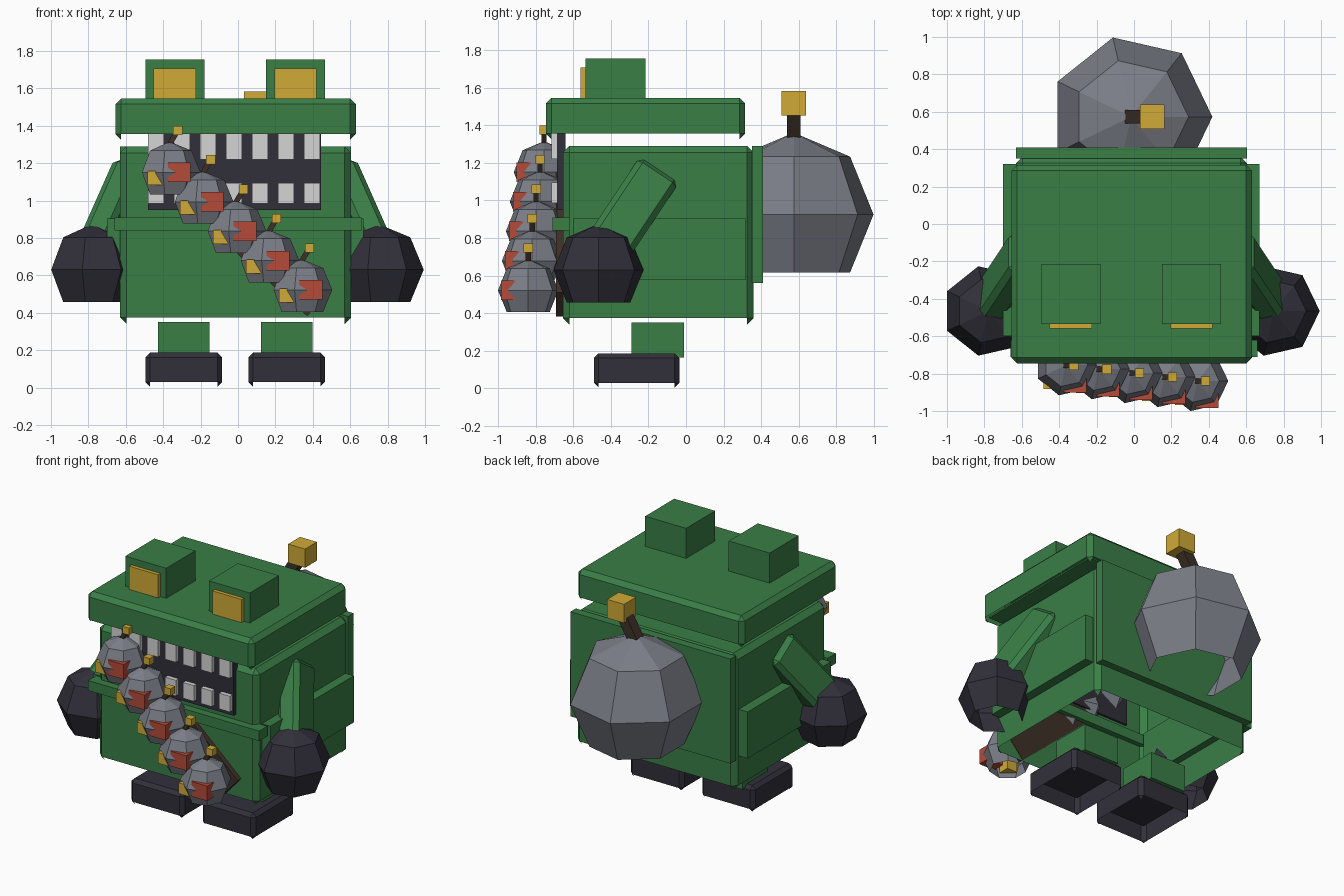
import bpy, bmesh, math
from mathutils import Vector, Matrix

if "Cube" in bpy.data.objects:
    bpy.data.objects.remove(bpy.data.objects["Cube"])


def material(name, r, g, b):
    m = bpy.data.materials.new(name)
    m.use_nodes = True
    m.diffuse_color = (r, g, b, 1)
    bsdf = next(n for n in m.node_tree.nodes if n.type == 'BSDF_PRINCIPLED')
    bsdf.inputs["Base Color"].default_value = (r, g, b, 1)
    return m


GREEN = material("green", 0.042, 0.21, 0.062)
GREY = material("steel grey", 0.2, 0.21, 0.245)
DARK = material("charcoal", 0.031, 0.029, 0.042)
YELLOW = material("yellow", 0.63, 0.4, 0.038)
RED = material("red", 0.456, 0.069, 0.04)
BROWN = material("brown", 0.048, 0.03, 0.021)
WHITE = material("off white", 0.66, 0.66, 0.66)


def finish(bm, name, mat, open_bottom=False):
    """Turn a bmesh into a flat shaded object, optionally hollow below."""
    bm.normal_update()
    if open_bottom:
        under = [f for f in bm.faces if f.normal.z < -0.65]
        bmesh.ops.delete(bm, geom=under, context='FACES')
    me = bpy.data.meshes.new(name)
    bm.to_mesh(me)
    bm.free()
    me.materials.append(mat)
    ob = bpy.data.objects.new(name, me)
    bpy.context.collection.objects.link(ob)
    return ob


def bevelled(size, bevel):
    bm = bmesh.new()
    bmesh.ops.create_cube(bm, size=1)
    bmesh.ops.scale(bm, vec=size, verts=bm.verts)
    if bevel:
        bmesh.ops.bevel(bm, geom=bm.edges[:], offset=bevel, segments=1,
                        affect='EDGES', profile=0.5)
    return bm


def box(name, mat, x, y, z, bevel=0, open_bottom=False):
    """Box between (min, max) pairs."""
    bm = bevelled([b - a for a, b in (x, y, z)], bevel)
    bmesh.ops.translate(bm, vec=[(a + b) / 2 for a, b in (x, y, z)], verts=bm.verts)
    return finish(bm, name, mat, open_bottom)


def beam(name, mat, start, end, width, depth, bevel=0):
    """Slanted bar; width runs along the axis turned sideways, depth towards x."""
    a, b = Vector(start), Vector(end)
    axis = (b - a).normalized()
    side = (Vector((1, 0, 0)) - axis * axis.x).normalized()
    across = axis.cross(side)
    bm = bevelled((depth, width, (b - a).length), bevel)
    rot = Matrix((side, across, axis)).transposed().to_4x4()
    bmesh.ops.transform(bm, matrix=Matrix.Translation((a + b) / 2) @ rot, verts=bm.verts)
    return finish(bm, name, mat)


def ball(name, mat, centre, radius):
    """Seven sided low-poly ball with its lowest cap left off."""
    bm = bmesh.new()
    bmesh.ops.create_uvsphere(bm, u_segments=7, v_segments=4, radius=radius)
    v = max(bm.verts, key=lambda p: p.co.xy.length)
    turn = Matrix.Rotation(-math.atan2(v.co.y, v.co.x), 4, 'Z')
    bmesh.ops.transform(bm, matrix=Matrix.Translation(centre) @ turn, verts=bm.verts)
    return finish(bm, name, mat, True)


def around(c, r):
    return (c - r, c + r)


def bomb(name, centre, r):
    """Ball with a leaning fuse and a square spark."""
    x, y, z = centre
    ball(name, GREY, centre, r)
    tip = (x + 0.26 * r, y, z + 1.36 * r)
    beam(name + "_fuse", BROWN, (x, y, z + 0.92 * r), tip, 0.17 * r, 0.17 * r)
    s = 0.15 * r
    box(name + "_spark", YELLOW, around(tip[0], s), around(y, s), around(tip[2], s))


# Body shell with raised panels
box("body", GREEN, (-0.63, 0.605), (-0.655, 0.36), (0.34, 1.29), 0.035, True)
box("back_panel", GREEN, (-0.63, 0.605), (0.35, 0.41), (0.56, 1.29))
box("left_side_panel", GREEN, (0.55, 0.67), (-0.6, 0.32), (0.58, 0.905))
box("right_side_panel", GREEN, (-0.7, -0.58), (-0.6, 0.32), (0.58, 0.905))
box("belt", GREEN, (-0.66, 0.66), (-0.71, -0.62), (0.84, 0.91))

# Lid with eye blocks
box("lid", GREEN, (-0.655, 0.63), (-0.745, 0.315), (1.325, 1.545), 0.03, True)
box("lid_underside", GREEN, (-0.62, 0.6), (-0.71, 0.28), (1.36, 1.37))
for side, x in (("right", -0.3375), ("left", 0.3075)):
    box(side + "_eye_block", GREEN, around(x, 0.158), (-0.535, -0.215), (1.53, 1.755))
    box(side + "_eye", YELLOW, around(x, 0.113), (-0.56, -0.53), (1.54, 1.707))

# Mouth with two rows of teeth
box("mouth", DARK, (-0.48, 0.445), (-0.685, -0.64), (0.95, 1.36))
for i in range(7):
    x = -0.438 + 0.139 * i
    box("upper_tooth", WHITE, around(x, 0.042), (-0.715, -0.67), (1.22, 1.36))
    box("lower_tooth", WHITE, around(x, 0.042), (-0.715, -0.67), (0.985, 1.095))

# Legs and shoes
for side, x in (("right", -0.29), ("left", 0.26)):
    box(side + "_leg", GREEN, around(x, 0.138), (-0.29, -0.01), (0.165, 0.35))
    box(side + "_shoe", DARK, around(x, 0.205), (-0.49, -0.035), (0.005, 0.187),
        0.025, True)
    box(side + "_sole", DARK, around(x, 0.17), (-0.455, -0.07), (0.12, 0.13))

# Arms and round fists
for side, s in (("left", 1), ("right", -1)):
    mid = -0.015
    beam(side + "_arm", GREEN, (mid + s * 0.575, -0.15, 1.15),
         (mid + s * 0.775, -0.45, 0.7), 0.25, 0.15, 0.03)
    ball(side + "_fist", DARK, (mid + s * 0.763, -0.465, 0.63), 0.245)

# Diagonal strap across the chest
strap = bevelled((1.17, 0.04, 0.17), 0)
tilt = Matrix.Rotation(math.atan2(0.157, 0.176), 4, 'Y')
bmesh.ops.transform(strap, matrix=Matrix.Translation((-0.01, -0.672, 0.835)) @ tilt,
                    verts=strap.verts)
finish(strap, "strap", BROWN)

# Row of small bombs, each with a red and a yellow block
for i in range(5):
    x, y, z = -0.365 + 0.176 * i, -0.755 - 0.021 * i, 1.15 - 0.157 * i
    bomb("small_bomb", (x, y, z), 0.165)
    box("red_block", RED, (x - 0.01, x + 0.112), (y - 0.145, y - 0.06), around(z, 0.052))
    box("yellow_block", YELLOW, (x - 0.12, x - 0.04), (y - 0.128, y - 0.05),
        (z - 0.068, z + 0.007))

# Large bomb on the back
bomb("large_bomb", (-0.016, 0.573, 0.925), 0.435)
